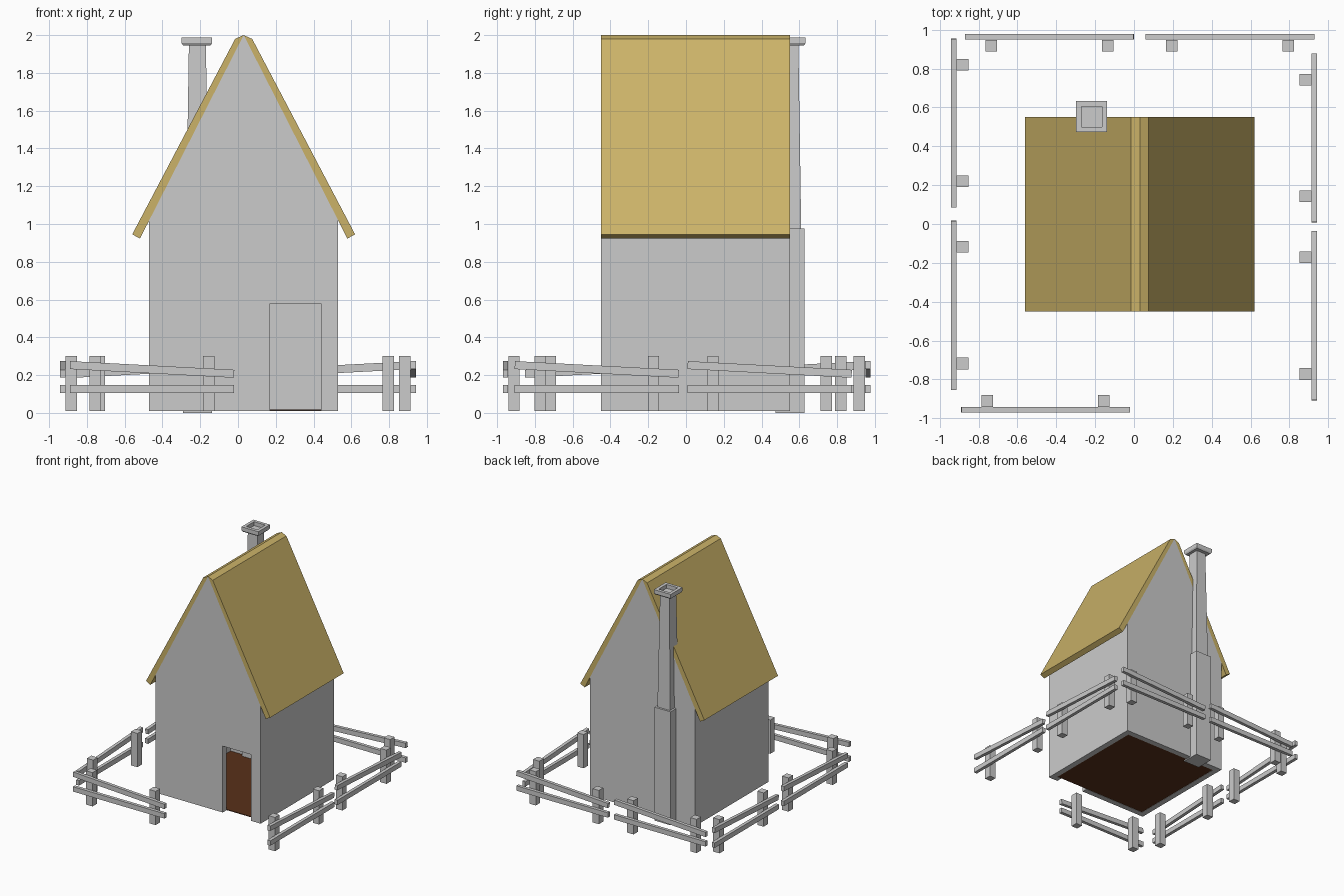
import bpy, bmesh
from math import radians, atan2
from mathutils import Matrix, Vector

if "Cube" in bpy.data.objects:
    bpy.data.objects.remove(bpy.data.objects["Cube"])


def material(name, rgb):
    m = bpy.data.materials.new(name)
    m.diffuse_color = (*rgb, 1)
    m.use_nodes = True
    m.node_tree.nodes["Principled BSDF"].inputs["Base Color"].default_value = m.diffuse_color
    return m


def finish(name, bm, mat=None):
    bmesh.ops.recalc_face_normals(bm, faces=bm.faces[:])
    me = bpy.data.meshes.new(name)
    bm.to_mesh(me)
    bm.free()
    ob = bpy.data.objects.new(name, me)
    bpy.context.collection.objects.link(ob)
    if mat:
        me.materials.append(mat)
    return ob


def extrude_y(name, profile, y0, y1, mat=None):
    """Extrude an (x, z) outline along y."""
    bm = bmesh.new()
    face = bm.faces.new([bm.verts.new((x, y0, z)) for x, z in profile])
    ext = bmesh.ops.extrude_face_region(bm, geom=[face])["geom"]
    bmesh.ops.translate(bm, vec=(0, y1 - y0, 0),
                        verts=[v for v in ext if isinstance(v, bmesh.types.BMVert)])
    return finish(name, bm, mat)


def square_loft(name, cx, cy, sections):
    """Stack square rings given as (half width, z), closed at both ends."""
    bm = bmesh.new()
    rings = [[bm.verts.new((cx + h * sx, cy + h * sy, z))
              for sx, sy in ((-1, -1), (1, -1), (1, 1), (-1, 1))]
             for h, z in sections]
    for a, b in zip(rings, rings[1:]):
        for i in range(4):
            j = (i + 1) % 4
            bm.faces.new((a[i], a[j], b[j], b[i]))
    bm.faces.new(rings[0])
    bm.faces.new(rings[-1])
    return finish(name, bm)


def add_box(bm, centre, size, tilt=0.0):
    m = (Matrix.Translation(centre) @ Matrix.Rotation(tilt, 4, 'Y')
         @ Matrix.Diagonal((*size, 1)))
    bmesh.ops.create_cube(bm, size=1, matrix=m)


def cut(ob, cutter):
    cutter.hide_render = True
    cutter.hide_viewport = False
    mod = ob.modifiers.new("cut", 'BOOLEAN')
    mod.operation = 'DIFFERENCE'
    mod.solver = 'EXACT'
    mod.object = cutter
    cutter.display_type = 'WIRE'


straw = material("straw", (0.60, 0.45, 0.14))
brown = material("brown_floor", (0.10, 0.03, 0.01))

# House shell: gabled block, hollowed out, with an open doorway
CX, Y0, Y1, T = 0.03, -0.45, 0.55, 0.05


def gable(half, base, eave, peak):
    return [(CX - half, base), (CX + half, base), (CX + half, eave),
            (CX, peak), (CX - half, eave)]


walls = extrude_y("walls", gable(0.5, 0.01, 1.02, 2.0), Y0, Y1)
cut(walls, extrude_y("room_cutter", gable(0.45, -0.1, 1.01, 1.89), Y0 + T, Y1 - T))
cut(walls, extrude_y("door_cutter",
                     [(0.17, -0.1), (0.44, -0.1), (0.44, 0.58), (0.17, 0.58)],
                     Y0 - 0.1, Y0 + T + 0.05))

# Floor
bm = bmesh.new()
add_box(bm, (CX, 0.05, 0.015), (0.9, 0.9, 0.006))
finish("floor", bm, brown)

# Roof: one slab per side, meeting at the ridge
for side, label in ((-1, "left"), (1, "right")):
    slab = [(0.59, 0.945), (0.549, 0.923), (0.0, 2.0), (0.045, 1.98)]
    extrude_y("roof_" + label, [(CX + side * x, z) for x, z in slab], Y0, Y1, straw)

# Chimney: base, tapered shaft, hollow cap
square_loft("chimney_base", -0.215, 0.55, [(0.077, 0.0), (0.077, 0.975)])
square_loft("chimney_shaft", -0.215, 0.55, [(0.06, 0.97), (0.045, 1.95)])
square_loft("chimney_cap", -0.218, 0.553,
            [(0.072, 1.945), (0.08, 1.957), (0.08, 1.988), (0.053, 1.988), (0.053, 1.955)])


# Fence: two posts, a level lower rail and a sagging upper rail per panel
def fence_panel(name, x, y, turn):
    bm = bmesh.new()
    for px in (-0.3, 0.3):
        add_box(bm, (px, 0.045, 0.155), (0.06, 0.06, 0.29))
    add_box(bm, (0, 0, 0.126), (0.87, 0.028, 0.042))
    add_box(bm, (0, 0, 0.23), (0.87, 0.028, 0.042), atan2(0.046, 0.87))
    bmesh.ops.transform(bm, verts=bm.verts[:], matrix=Matrix.Translation((x, y, 0))
                        @ Matrix.Rotation(radians(turn), 4, 'Z'))
    finish(name, bm)


fence_panel("fence_front", -0.455, -0.956, 0)
fence_panel("fence_right_front", 0.928, -0.472, 90)
fence_panel("fence_right_back", 0.928, 0.443, 90)
fence_panel("fence_back_right", 0.495, 0.963, 180)
fence_panel("fence_back_left", -0.435, 0.963, 180)
fence_panel("fence_left_back", -0.928, 0.52, 270)
fence_panel("fence_left_front", -0.928, -0.418, 270)
